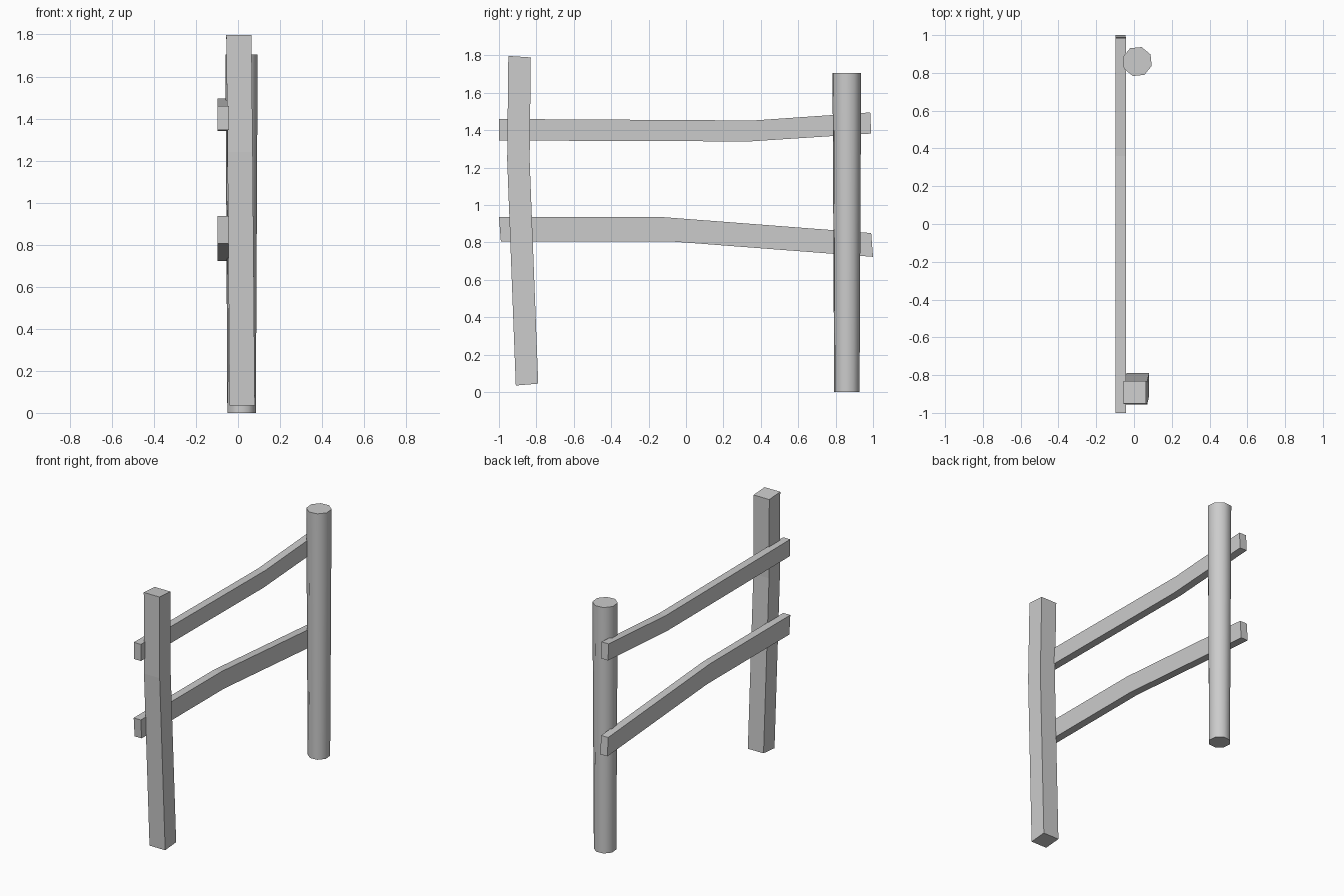
import bpy, bmesh, math

old = bpy.data.objects.get("Cube")
if old:
    bpy.data.objects.remove(old, do_unlink=True)

grey = bpy.data.materials.new("weathered grey")
grey.use_nodes = True
GREY = (0.6, 0.6, 0.6, 1)
grey.diffuse_color = GREY
grey.node_tree.nodes["Principled BSDF"].inputs["Base Color"].default_value = GREY


def loft(name, rings):
    """Skin matching rings of points and cap both ends."""
    bm = bmesh.new()
    loops = [[bm.verts.new(p) for p in ring] for ring in rings]
    n = len(loops[0])
    for a, b in zip(loops, loops[1:]):
        for i in range(n):
            j = (i + 1) % n
            bm.faces.new((a[i], a[j], b[j], b[i]))
    bm.faces.new(loops[0])
    bm.faces.new(loops[-1])
    bmesh.ops.recalc_face_normals(bm, faces=bm.faces)
    mesh = bpy.data.meshes.new(name)
    bm.to_mesh(mesh)
    bm.free()
    mesh.materials.append(grey)
    obj = bpy.data.objects.new(name, mesh)
    bpy.context.collection.objects.link(obj)
    return obj


def rail(name, x0, x1, profile):
    """Bent plank; profile rows are (bottom y, bottom z, top y, top z)."""
    return loft(name, [[(x0, yb, zb), (x1, yb, zb), (x1, yt, zt), (x0, yt, zt)]
                       for yb, zb, yt, zt in profile])


# Square post, leaning and slightly bowed: (centre x, centre y, z, end tilt)
half = 0.06
loft("square_post", [
    [(cx + sx * half, cy + sy * half, z + sy * tilt)
     for sx, sy in ((-1, -1), (1, -1), (1, 1), (-1, 1))]
    for cx, cy, z, tilt in ((0.02, -0.85, 0.04, 0.005),
                            (0.01, -0.896, 1.24, 0),
                            (0.004, -0.89, 1.793, -0.004))])

# Round post, a little wider at the top
sides = 8
round_post = loft("round_post", [
    [(0.017 + r * math.cos(a), 0.86 + r * math.sin(a), z)
     for a in (math.tau * i / sides + math.radians(28) for i in range(sides))]
    for r, z in ((0.071, 0), (0.08, 1.705))])
bpy.ops.object.select_all(action="DESELECT")
round_post.select_set(True)
bpy.context.view_layer.objects.active = round_post
bpy.ops.object.shade_smooth_by_angle(angle=math.radians(60))

# Two bent rails fixed across the same side of both posts
rail("upper_rail", -0.097, -0.043, (
    (-1, 1.345, -1, 1.46), (0.34, 1.34, 0.36, 1.452), (0.99, 1.382, 0.985, 1.495)))
rail("lower_rail", -0.098, -0.044, (
    (-0.99, 0.806, -1, 0.937), (-0.09, 0.806, -0.12, 0.935), (1, 0.723, 0.99, 0.85)))
